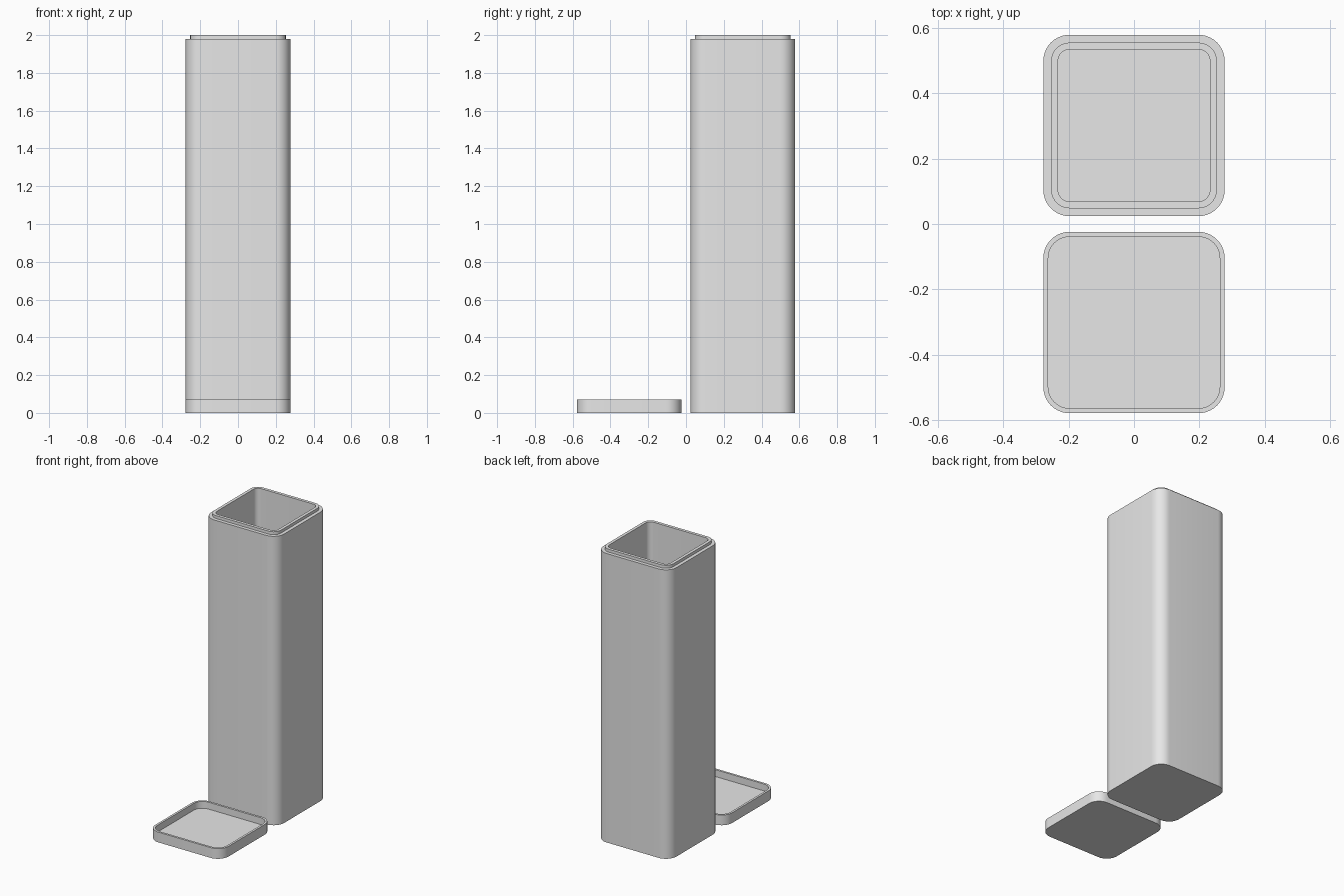
import bpy, bmesh
from math import cos, sin, pi, radians

cube = bpy.data.objects.get("Cube")
if cube:
    bpy.data.objects.remove(cube, do_unlink=True)

grey = bpy.data.materials.new("light_grey")
grey.use_nodes = True
colour = (0.8, 0.8, 0.8, 1)
grey.diffuse_color = colour
grey.node_tree.nodes["Principled BSDF"].inputs["Base Color"].default_value = colour

CORNER_STEPS = 10


def rounded_square(bm, half, radius, z):
    """Ring of vertices around a square with rounded corners."""
    ring = []
    for i, (sx, sy) in enumerate([(1, 1), (-1, 1), (-1, -1), (1, -1)]):
        for k in range(CORNER_STEPS + 1):
            a = (i + k / CORNER_STEPS) * pi / 2
            ring.append(bm.verts.new((sx * (half - radius) + radius * cos(a),
                                      sy * (half - radius) + radius * sin(a), z)))
    return ring


def vessel(name, y, profile):
    """Skin rings from the outer base, over the rim, down to the inner floor."""
    bm = bmesh.new()
    rings = [rounded_square(bm, *p) for p in profile]
    for a, b in zip(rings, rings[1:]):
        for i in range(len(a)):
            j = (i + 1) % len(a)
            bm.faces.new((a[i], a[j], b[j], b[i]))
    bm.faces.new(rings[0][::-1])
    bm.faces.new(rings[-1])
    bmesh.ops.recalc_face_normals(bm, faces=bm.faces)
    mesh = bpy.data.meshes.new(name)
    bm.to_mesh(mesh)
    bm.free()
    mesh.materials.append(grey)
    obj = bpy.data.objects.new(name, mesh)
    obj.location.y = y
    bpy.context.collection.objects.link(obj)
    bpy.ops.object.select_all(action='DESELECT')
    obj.select_set(True)
    bpy.context.view_layer.objects.active = obj
    bpy.ops.object.shade_smooth_by_angle(angle=radians(30))


OUTER = (0.277, 0.08)
LIP = (0.253, 0.056)
BORE = (0.232, 0.035)
LID_BORE = (0.262, 0.065)

# Tall hollow box with a stepped lip around the opening
vessel("box_body", 0.301, [(*OUTER, 0), (*OUTER, 1.98), (*LIP, 1.98),
                           (*LIP, 2.0), (*BORE, 2.0), (*BORE, 0.023)])

# Shallow lid lying upside down in front of the box
vessel("lid", -0.301, [(*OUTER, 0), (*OUTER, 0.07),
                       (*LID_BORE, 0.07), (*LID_BORE, 0.023)])
